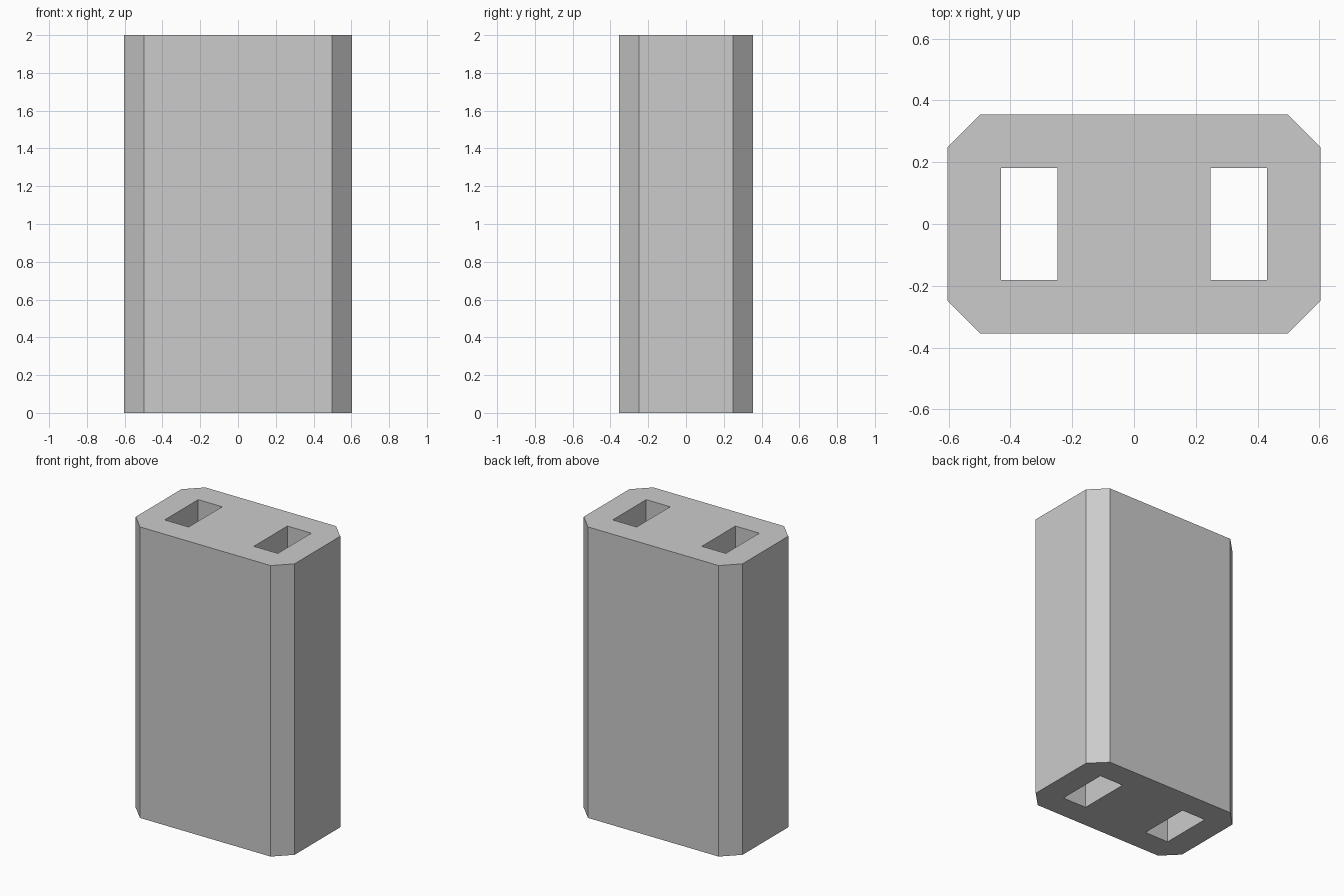
import bpy
import bmesh

if "Cube" in bpy.data.objects:
    bpy.data.objects.remove(bpy.data.objects["Cube"])

HEIGHT = 2.0
HX, HY, CHAMFER = 0.604, 0.355, 0.107
SLOT_IN, SLOT_OUT, SLOT_HY = 0.248, 0.430, 0.182


def prism(name, outline, z0, z1):
    """Extrude a flat counter-clockwise outline into a solid."""
    bm = bmesh.new()
    base = bm.faces.new([bm.verts.new((x, y, z0)) for x, y in outline])
    ext = bmesh.ops.extrude_face_region(bm, geom=[base], use_keep_orig=True)
    top = [v for v in ext["geom"] if isinstance(v, bmesh.types.BMVert)]
    bmesh.ops.translate(bm, vec=(0, 0, z1 - z0), verts=top)
    bmesh.ops.recalc_face_normals(bm, faces=bm.faces)
    mesh = bpy.data.meshes.new(name)
    bm.to_mesh(mesh)
    bm.free()
    obj = bpy.data.objects.new(name, mesh)
    bpy.context.collection.objects.link(obj)
    return obj


# Block with four chamfered vertical edges
cx, cy = HX - CHAMFER, HY - CHAMFER
block = prism("block", [(cx, -HY), (HX, -cy), (HX, cy), (cx, HY),
                        (-cx, HY), (-HX, cy), (-HX, -cy), (-cx, -HY)], 0, HEIGHT)

# Two rectangular slots running right through the block
for side, label in ((-1, "left"), (1, "right")):
    xa, xb = sorted((side * SLOT_IN, side * SLOT_OUT))
    cutter = prism(label + "_slot_cutter",
                   [(xa, -SLOT_HY), (xb, -SLOT_HY), (xb, SLOT_HY), (xa, SLOT_HY)],
                   -0.1, HEIGHT + 0.1)
    cutter.hide_render = True
    cutter.hide_set(True)
    cut = block.modifiers.new(label + "_slot", 'BOOLEAN')
    cut.operation = 'DIFFERENCE'
    cut.solver = 'EXACT'
    cut.object = cutter
